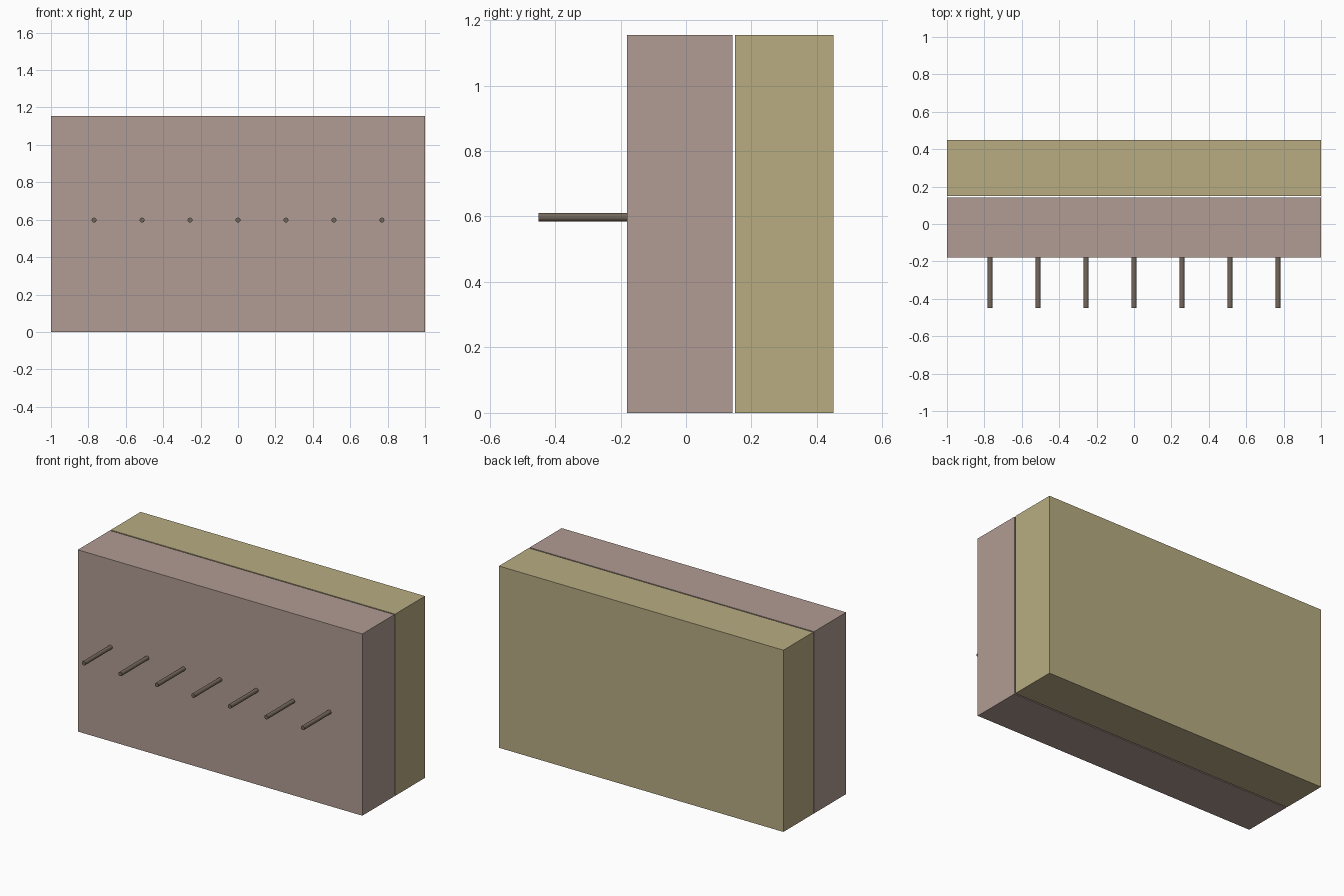
import bpy, math

if "Cube" in bpy.data.objects:
    bpy.data.objects.remove(bpy.data.objects["Cube"])


def material(name, srgb):
    m = bpy.data.materials.new(name)
    lin = [((c / 255 + 0.055) / 1.055) ** 2.4 for c in srgb]
    m.diffuse_color = (*lin, 1)
    m.use_nodes = True
    m.node_tree.nodes["Principled BSDF"].inputs["Base Color"].default_value = m.diffuse_color
    return m


def slab(name, y0, y1, mat):
    bpy.ops.mesh.primitive_cube_add(size=1, location=(0, (y0 + y1) / 2, HEIGHT / 2))
    o = bpy.context.object
    o.name = name
    o.scale = (2, y1 - y0, HEIGHT)
    bpy.ops.object.transform_apply(location=False, rotation=False, scale=True)
    o.data.materials.append(mat)


HEIGHT = 1.155
pink = material("dusty pink", (177, 156, 147))
tan = material("straw tan", (184, 172, 130))
brown = material("dark brown", (116, 103, 91))

# Two slabs with a narrow open gap between them
slab("front_slab", -0.18, 0.142, pink)
slab("back_slab", 0.15, 0.45, tan)

# Row of round pegs sticking out of the front
for i in range(7):
    bpy.ops.mesh.primitive_cylinder_add(
        vertices=12, radius=0.0133, depth=0.28,
        location=((i - 3) * 0.2565, -0.31, 0.598), rotation=(math.pi / 2, 0, 0))
    peg = bpy.context.object
    peg.name = f"peg_{i + 1}"
    peg.data.materials.append(brown)
    bpy.ops.object.shade_smooth_by_angle(angle=math.radians(40))
